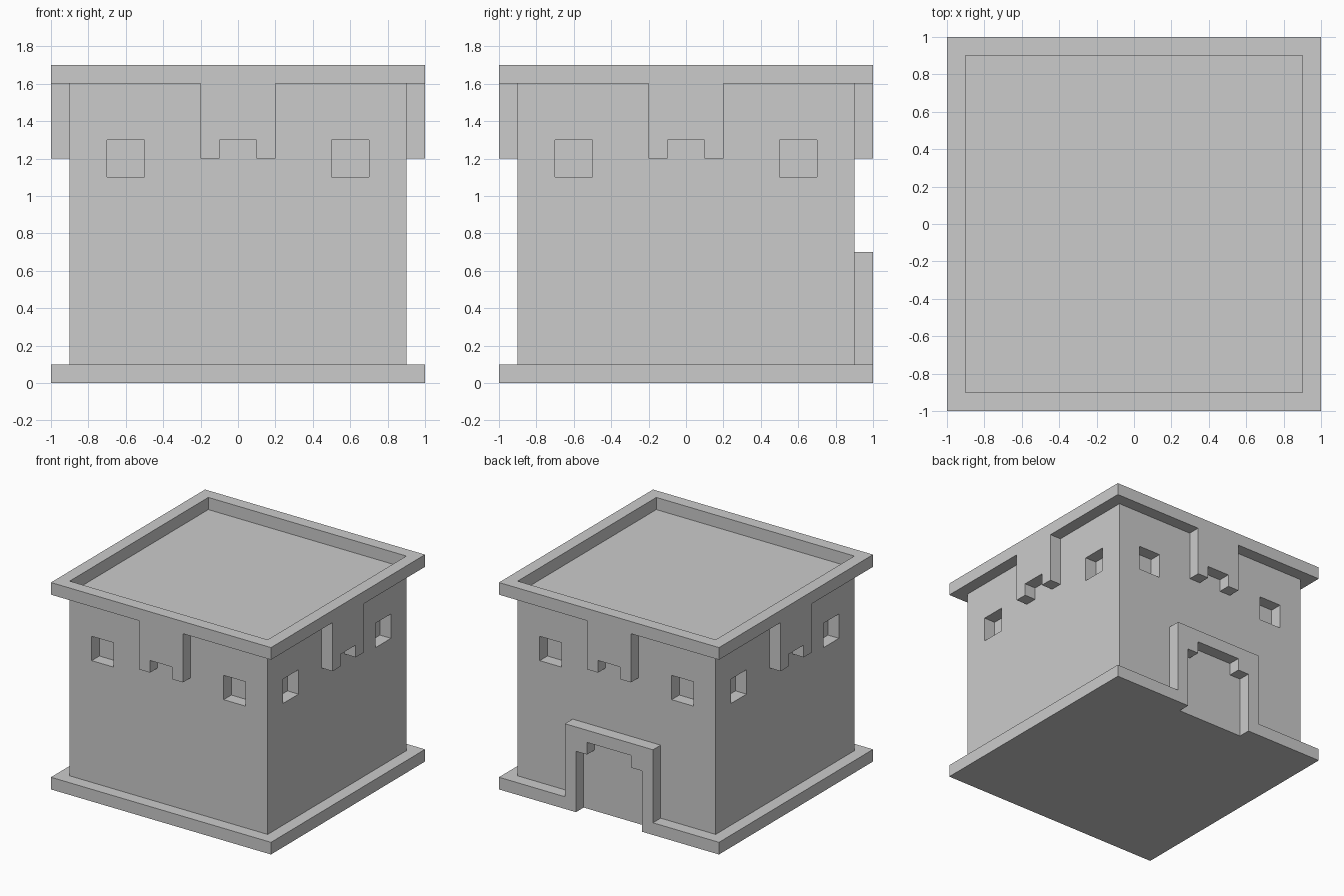
import bpy, bmesh
from math import pi
from mathutils import Matrix

if "Cube" in bpy.data.objects:
    bpy.data.objects.remove(bpy.data.objects["Cube"])

QUARTERS = [Matrix.Rotation(i * pi / 2, 4, 'Z') for i in range(4)]


def add_prism(bm, pts, d0, d1, place, turn):
    """Extrude a closed 2D profile between depths d0 and d1."""
    n = len(pts)
    a, b = ([bm.verts.new(turn @ place(u, v, d)) for u, v in pts] for d in (d0, d1))
    bm.faces.new(a)
    bm.faces.new(b[::-1])
    for i in range(n):
        j = (i + 1) % n
        bm.faces.new((a[i], b[i], b[j], a[j]))


def finish(name, bm):
    bmesh.ops.recalc_face_normals(bm, faces=bm.faces)
    mesh = bpy.data.meshes.new(name)
    bm.to_mesh(mesh)
    bm.free()
    obj = bpy.data.objects.new(name, mesh)
    bpy.context.collection.objects.link(obj)
    return obj


def vec(x, y, z):
    return Matrix.Translation((x, y, z)).translation


def upright(u, v, d):      # profile in XZ, depth along Y
    return vec(u, d, v)


def flat(u, v, d):         # profile in XY, depth along Z
    return vec(u, v, d)


def part(name, profiles, d0, d1, place=upright, turns=QUARTERS[:1]):
    bm = bmesh.new()
    for turn in turns:
        for pts in profiles:
            add_prism(bm, pts, d0, d1, place, turn)
    return finish(name, bm)


def rect(u0, u1, v0, v1):
    return [(u0, v0), (u1, v0), (u1, v1), (u0, v1)]


def mirrored(half):
    return half + [(-u, v) for u, v in reversed(half)]


# Base slab, notched at the doorway
part("base_slab", [mirrored([(-1, -1), (-1, 1), (-0.3, 1), (-0.3, 0.9)][::-1])],
     0, 0.1, flat)

# Tower body with two shallow windows on each side
body = part("tower_body", [rect(-0.9, 0.9, -0.9, 0.9)], 0.1, 1.6, flat)
cutter = part("window_cutter", [rect(-0.7, -0.5, 1.1, 1.3), rect(0.5, 0.7, 1.1, 1.3)],
              -1, -0.8, turns=QUARTERS)
cutter.hide_render = True
cutter.hide_viewport = True
cutter.display_type = 'WIRE'
windows = body.modifiers.new("windows", 'BOOLEAN')
windows.operation = 'DIFFERENCE'
windows.solver = 'EXACT'
windows.object = cutter

# Notched brackets under the parapet, one per side
part("parapet_bracket",
     [mirrored([(-0.1, 1.3), (-0.1, 1.2), (-0.2, 1.2), (-0.2, 1.6)])],
     -1, -0.9, turns=QUARTERS)

# Parapet rim: a rectangular section carried round the four corners
bm = bmesh.new()
loops = [[bm.verts.new(turn @ vec(r, r, z)) for r, z in rect(0.9, 1, 1.6, 1.7)]
         for turn in QUARTERS]
for i in range(4):
    a, b = loops[i], loops[(i + 1) % 4]
    for k in range(4):
        m = (k + 1) % 4
        bm.faces.new((a[k], b[k], b[m], a[m]))
finish("parapet_rim", bm)

# Stepped door frame on the back
part("door_frame",
     [mirrored([(-0.2, 0.6), (-0.2, 0.5), (-0.3, 0.5), (-0.3, 0.1), (-0.4, 0.1), (-0.4, 0.7)])],
     0.9, 1)
